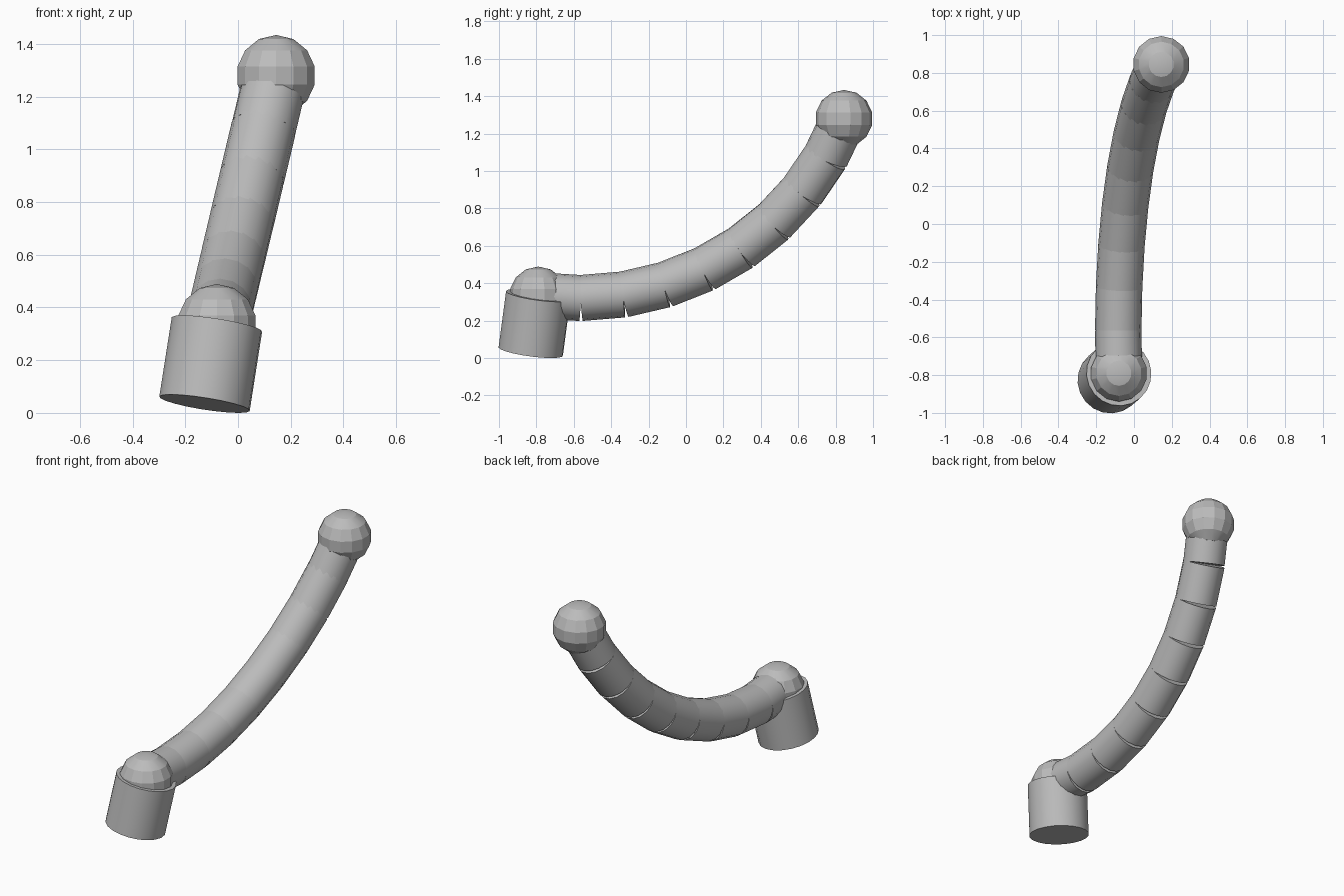
import bpy
from math import radians, sin, cos
from mathutils import Vector

cube = bpy.data.objects.get("Cube")
if cube:
    bpy.data.objects.remove(cube, do_unlink=True)

GREY = (0.5, 0.5, 0.5, 1)
grey = bpy.data.materials.new("plain_grey")
grey.use_nodes = True
grey.diffuse_color = GREY
grey.node_tree.nodes["Principled BSDF"].inputs["Base Color"].default_value = GREY


def finish(name, angle):
    ob = bpy.context.object
    ob.name = name
    ob.data.materials.append(grey)
    bpy.ops.object.shade_smooth_by_angle(angle=radians(angle))
    return ob


def rod(name, start, end, radius, sides=16):
    """Capped cylinder running from start to end."""
    axis = end - start
    turn = axis.to_track_quat('Z', 'Y').to_euler()
    bpy.ops.mesh.primitive_cylinder_add(vertices=sides, radius=radius, depth=axis.length,
                                        location=(start + end) / 2, rotation=turn)
    return finish(name, 30)


def ball(name, centre, radius=0.154):
    bpy.ops.mesh.primitive_uv_sphere_add(segments=14, ring_count=7, radius=radius,
                                         location=centre)
    return finish(name, 20)


shoulder = Vector((-0.08, -0.79, 0.335))

# Tilted base with the lower ball seated in its top
rod("base", Vector((-0.127, -0.83, 0.035)), shoulder, 0.174, 20)
ball("lower_ball", shoulder)

# Arm: equal straight links bending upward in a leaning plane
lean = Vector((0.2315, 0, 0.973))
forward = Vector((0, 1, 0))
joint = shoulder.copy()
for i in range(9):
    a = radians(-3.7 + 8.6 * i)
    tip = joint + (forward * cos(a) + lean * sin(a)) * 0.228
    rod(f"arm_link_{i + 1}", joint, tip, 0.123)
    joint = tip

# Upper ball on the arm's end
ball("upper_ball", joint)
